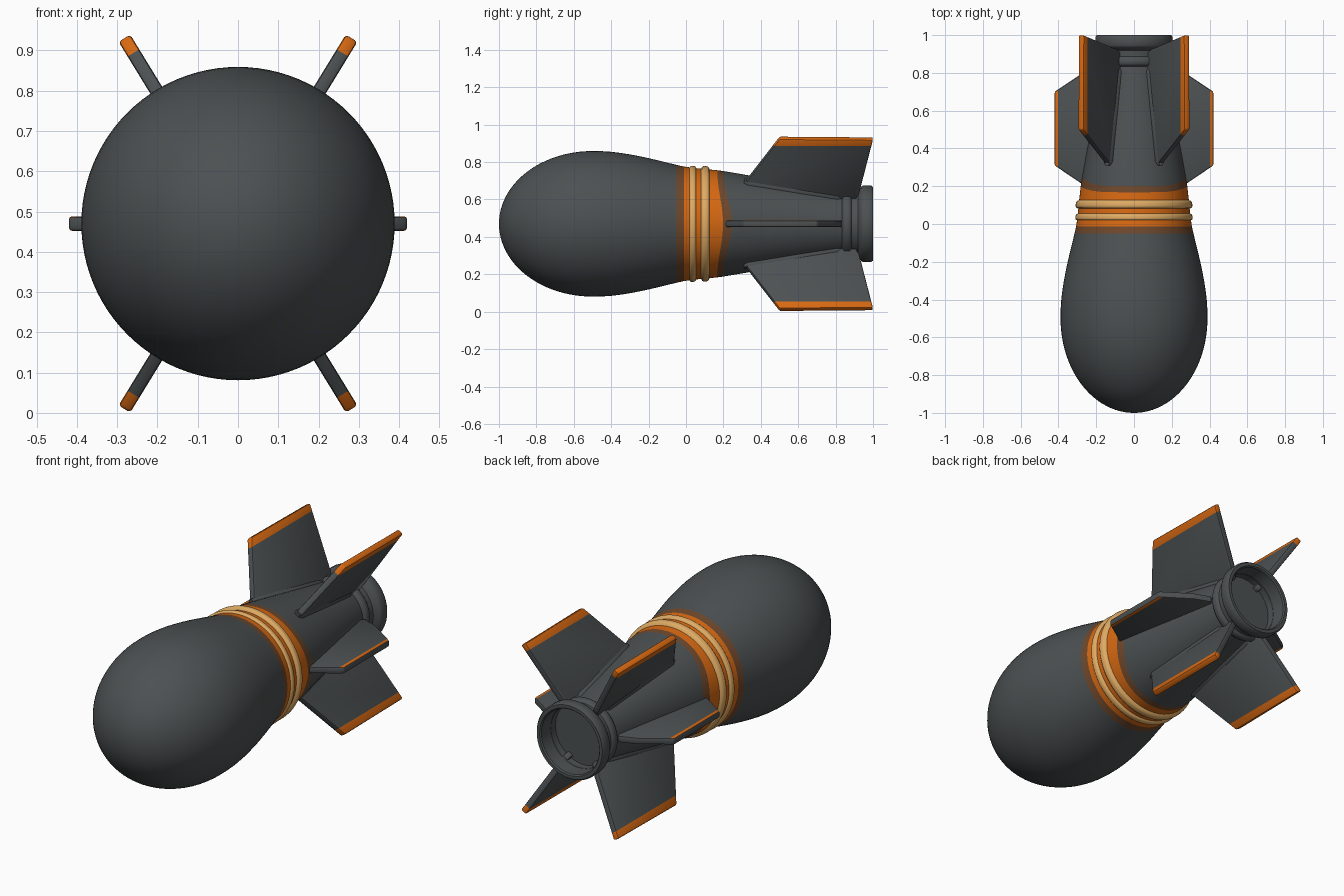
import bpy, bmesh, math
from mathutils import Vector, Matrix

if "Cube" in bpy.data.objects:
    bpy.data.objects.remove(bpy.data.objects["Cube"])

AXIS_Z = 0.47
SEG = 96


def mat(name, col):
    m = bpy.data.materials.new(name)
    m.diffuse_color = (*col, 1)
    m.use_nodes = True
    m.node_tree.nodes["Principled BSDF"].inputs["Base Color"].default_value = m.diffuse_color
    return m


GREY = mat("dark grey", (0.072, 0.081, 0.084))
ORANGE = mat("orange", (0.68, 0.14, 0.006))
TAN = mat("tan", (0.74, 0.41, 0.13))
BROWN = mat("rust brown", (0.16, 0.065, 0.025))
MATS = [GREY, ORANGE, TAN, BROWN]


def finish(name, bm, angle=35):
    bmesh.ops.recalc_face_normals(bm, faces=bm.faces)
    me = bpy.data.meshes.new(name)
    bm.to_mesh(me)
    bm.free()
    for m in MATS:
        me.materials.append(m)
    ob = bpy.data.objects.new(name, me)
    bpy.context.collection.objects.link(ob)
    bpy.ops.object.select_all(action='DESELECT')
    ob.select_set(True)
    bpy.context.view_layer.objects.active = ob
    bpy.ops.object.shade_smooth_by_angle(angle=math.radians(angle))
    return ob


# Body radius along the axis: elliptical nose, smooth shoulder, conical tail
KEYS = [(-0.6, .3805), (-0.5, .389), (-0.4, .385), (-0.3, .371), (-0.2, .351), (-0.1, .327),
        (0.0, .304), (0.1, .293), (0.2, .282), (0.4, .247), (0.6, .209), (0.84, .166), (1, .14)]


def radius(y):
    if y <= -0.5:
        return 0.389 * math.sqrt(max(0, 1 - ((y + 0.5) / 0.5) ** 2))
    for i in range(1, len(KEYS) - 2):
        (y0, r0), (y1, r1), (y2, r2), (y3, r3) = KEYS[i - 1:i + 3]
        if y <= y2:
            h = y2 - y1
            t = (y - y1) / h
            m1, m2 = (r2 - r0) / (y2 - y0) * h, (r3 - r1) / (y3 - y1) * h
            return ((2*t**3 - 3*t*t + 1) * r1 + (t**3 - 2*t*t + t) * m1
                    + (3*t*t - 2*t**3) * r2 + (t**3 - t*t) * m2)
    return KEYS[-2][1]


def revolve(name, rows, angle=35):
    """rows: (y, radius, material of the strip that follows, paint waviness)"""
    bm = bmesh.new()
    rings = []
    for y, r, m, wave in rows:
        if r < 1e-5:
            rings.append([bm.verts.new((0, y, AXIS_Z))] * SEG)
            continue
        ring = []
        for i in range(SEG):
            a = 2 * math.pi * i / SEG
            yy = y + wave * abs(math.cos(a)) ** 5
            rr = radius(yy) if wave else r
            ring.append(bm.verts.new((rr * math.cos(a), yy, AXIS_Z + rr * math.sin(a))))
        rings.append(ring)
    for k in range(len(rows) - 1):
        a, b = rings[k], rings[k + 1]
        for i in range(SEG):
            j = (i + 1) % SEG
            vs = list(dict.fromkeys([a[i], a[j], b[j], b[i]]))
            f = bm.faces.new(vs)
            f.material_index = rows[k][2]
    return finish(name, bm, angle)


# Body shell with the painted band and open tail cup
rows = [(-0.5 - 0.5 * math.cos(math.pi / 2 * i / 24), 0.389 * math.sin(math.pi / 2 * i / 24), 0, 0)
        for i in range(25)]
rows += [(y, radius(y), 0, 0) for y in (-.45, -.4, -.35, -.3, -.25, -.2, -.15, -.1)]
rows += [(y, radius(y), m, w) for y, m, w in
         ((-.05, 3, 0), (-.012, 1, 0), (.05, 1, 0), (.13, 1, 0), (.168, 3, .03), (.2, 0, .045))]
rows += [(y, radius(y), 0, 0) for y in (.3, .4, .5, .6, .7, .78, .835)]
rows += [(y, r, 0, 0) for y, r in
         ((.842, .178), (.85, .183), (.872, .183), (.88, .178), (.886, .169), (.918, .169),
          (.926, .178), (.936, .198), (.945, .204), (.99, .204), (1.0, .197), (1.0, .18),
          (.993, .174), (.88, .168), (.88, 0))]
revolve("body_shell", rows)


# Two raised rings round the waist
def waist_ring(name, y0, y1, height):
    n = 8
    pts = []
    for i in range(n + 1):
        t = i / n
        y = y0 + (y1 - y0) * t
        lift = height * (1 - (2 * t - 1) ** 4)
        pts.append((y, radius(y) - 0.003 + lift, 2, 0))
    revolve(name, pts, 60)


waist_ring("front_waist_ring", .018, .056, .014)
waist_ring("rear_waist_ring", .08, .128, .019)


# Fins: flat outline in (distance along axis, distance from axis), thickened and bevelled
def fin(name, outline, angle, thick, paint_from, paint_edge):
    bm = bmesh.new()
    h = thick / 2
    lo = [bm.verts.new((r, y, -h)) for y, r in outline]
    hi = [bm.verts.new((r, y, h)) for y, r in outline]
    n = len(outline)
    bm.faces.new(lo[::-1])
    bm.faces.new(hi)
    for i in range(n):
        j = (i + 1) % n
        bm.faces.new((lo[i], lo[j], hi[j], hi[i]))
    bmesh.ops.recalc_face_normals(bm, faces=bm.faces)
    bmesh.ops.bevel(bm, geom=list(bm.edges), offset=0.008, segments=2, profile=0.5, affect='EDGES')
    bmesh.ops.bisect_plane(bm, geom=bm.verts[:] + bm.edges[:] + bm.faces[:],
                           plane_co=(paint_from, 0, 0), plane_no=(1, 0, 0))
    bm.normal_update()
    for f in bm.faces:
        outer = f.calc_center_median().x > paint_from
        f.material_index = 1 if outer and (paint_edge or abs(f.normal.z) > 0.5) else 0
    rot = Matrix.Translation((0, 0, AXIS_Z)) @ Matrix.Rotation(-angle, 4, 'Y')
    bmesh.ops.transform(bm, matrix=rot, verts=bm.verts)
    finish(name, bm)


BIG = [(.30, .24), (.32, .268), (.50, .54), (1.0, .535), (.925, .195), (.90, .15), (.80, .14)]
SMALL = [(.20, .26), (.22, .287), (.31, .42), (.70, .42), (.80, .27), (.835, .18), (.80, .14)]

for side, s in (("right", 1), ("left", -1)):
    for level, v in (("upper", 1), ("lower", -1)):
        a = math.radians(58.5) * v
        fin(f"{level}_{side}_fin", BIG, a if s > 0 else math.pi - a, .034, .497, True)
    fin(f"side_{side}_fin", SMALL, 0 if s > 0 else math.pi, .036, .402, False)


# Low weld bead along each fin root
def weld(name, angle, y0, y1, half):
    bm = bmesh.new()
    rows_ = []
    for y in (y0, y0 + .02, y1 - .02, y1):
        w = half if y0 < y < y1 else half * .5
        r = radius(y)
        rows_.append([bm.verts.new((r + dr, y, t)) for dr, t in
                      ((-.02, -w), (.002, -w), (.014, -w * .65), (.014, w * .65), (.002, w), (-.02, w))])
    for a, b in zip(rows_, rows_[1:]):
        for i in range(6):
            j = (i + 1) % 6
            bm.faces.new((a[i], a[j], b[j], b[i]))
    bm.faces.new(rows_[0])
    bm.faces.new(rows_[-1][::-1])
    rot = Matrix.Translation((0, 0, AXIS_Z)) @ Matrix.Rotation(-angle, 4, 'Y')
    bmesh.ops.transform(bm, matrix=rot, verts=bm.verts)
    finish(name, bm, 50)


for i, deg in enumerate((58.5, 121.5, 238.5, 301.5)):
    weld(f"fin_weld_{i + 1}", math.radians(deg), .31, .83, .026)
